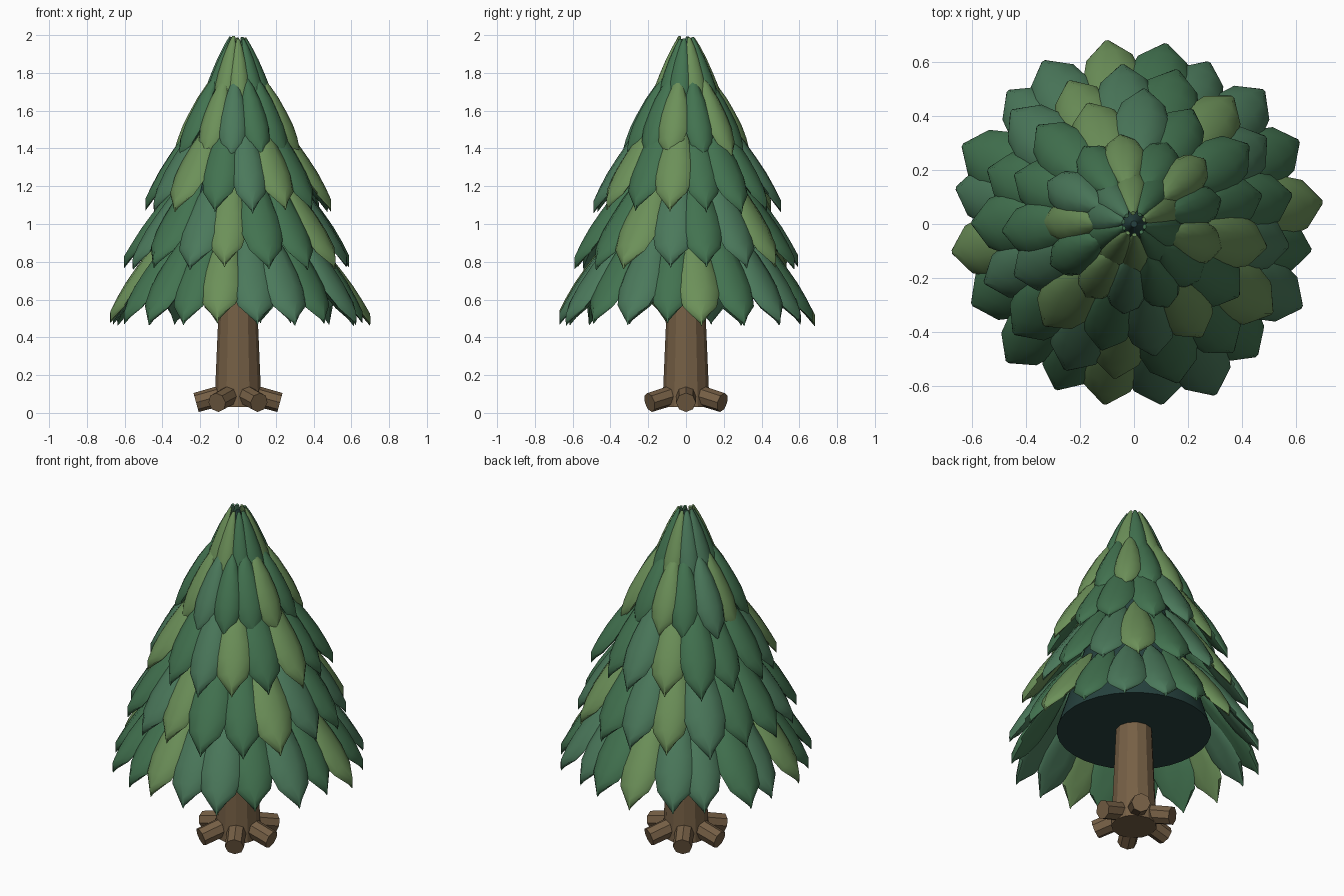
import bpy, bmesh, math, random
from mathutils import Vector

if "Cube" in bpy.data.objects:
    bpy.data.objects.remove(bpy.data.objects["Cube"])

random.seed(11)


def material(name, rgb):
    m = bpy.data.materials.new(name)
    m.diffuse_color = (*rgb, 1)
    m.use_nodes = True
    m.node_tree.nodes["Principled BSDF"].inputs["Base Color"].default_value = m.diffuse_color
    return m


BARK = material("bark", (0.18, 0.115, 0.06))
CORE = material("dark_core", (0.02, 0.055, 0.05))
GREENS = [material("green", (0.055, 0.17, 0.08)),
          material("teal_green", (0.07, 0.19, 0.105)),
          material("light_green", (0.15, 0.28, 0.1))]


def cone_between(name, a, b, r1, r2, sides, mat):
    a, b = Vector(a), Vector(b)
    bpy.ops.mesh.primitive_cone_add(vertices=sides, radius1=r1, radius2=r2,
                                    depth=(b - a).length, location=(a + b) / 2)
    ob = bpy.context.object
    ob.rotation_euler = (b - a).to_track_quat('Z', 'Y').to_euler()
    ob.name = name
    ob.data.materials.append(mat)
    return ob


# trunk, six stubby roots and the dark cone behind the leaves
cone_between("trunk", (0, 0, 0.03), (0, 0, 0.66), 0.125, 0.098, 12, BARK)
for i in range(6):
    a = math.radians(60 * i)
    c, s = math.cos(a), math.sin(a)
    cone_between(f"root_{i + 1}", (0.04 * c, 0.04 * s, 0.105),
                 (0.222 * c, 0.222 * s, 0.055), 0.054, 0.052, 8, BARK)
core = cone_between("inner_cone", (0, 0, 0.63), (0, 0, 1.97), 0.42, 0.012, 32, CORE)
bpy.ops.object.shade_smooth_by_angle(angle=math.radians(35))

# leaf outline: (position along leaf, width factor, thickness factor)
SECTIONS = [(0.0, 0.16, 0.35), (0.12, 0.42, 0.7), (0.3, 0.72, 0.95), (0.5, 0.95, 1.0),
            (0.66, 1.0, 1.0), (0.84, 0.8, 0.95), (1.0, 0.06, 1.05)]
SIDES = 10


def leaf(bm, angle, r0, z0, r1, z1, width, thick, bulge, mat_index):
    radial = Vector((math.cos(angle), math.sin(angle), 0))
    side = Vector((-math.sin(angle), math.cos(angle), 0))
    up = Vector((0, 0, 1))
    down = (radial * (r1 - r0) + up * (z1 - z0)).normalized()
    normal = side.cross(down)
    if normal.dot(radial) < 0:
        normal = -normal
    rings = []
    for t, w, h in SECTIONS:
        centre = radial * (r0 + (r1 - r0) * t) + up * (z0 + (z1 - z0) * t)
        centre += normal * bulge * math.sin(math.pi * t)
        n = normal.lerp(up, max(0, (t - 0.75) * 4))     # blunt upright tip
        ring = []
        for k in range(SIDES):
            a = 2 * math.pi * k / SIDES
            x = math.cos(a)
            droop = -0.10 * width * w * w * x * x        # sides curl round the tree
            ring.append(bm.verts.new(centre + side * (x * w * width / 2)
                                     + n * (math.sin(a) * h * thick / 2) + normal * droop))
        rings.append(ring)
    faces = [bm.faces.new(rings[0]), bm.faces.new(rings[-1])]
    for p, q in zip(rings, rings[1:]):
        for k in range(SIDES):
            j = (k + 1) % SIDES
            faces.append(bm.faces.new((p[k], p[j], q[j], q[k])))
    for f in faces:
        f.material_index = mat_index


# tiers: count, phase, top radius/height, tip radius/height, leaf width, bulge
TIERS = [(20, 9, 0.34, 0.98, 0.675, 0.50, 0.22, 0.006),
         (17, -5, 0.25, 1.28, 0.59, 0.795, 0.22, 0.006),
         (15, 7, 0.18, 1.56, 0.485, 1.095, 0.20, 0.006),
         (13, -7, 0.12, 1.77, 0.33, 1.365, 0.155, 0.006),
         (10, 4, 0.04, 1.985, 0.195, 1.60, 0.105, 0.004)]

for n, (count, phase, r0, z0, r1, z1, width, bulge) in enumerate(TIERS):
    bm = bmesh.new()
    last = 0
    for i in range(count):
        ang = math.radians(-90 + phase + 360 * i / count + random.uniform(-2.5, 2.5))
        j = random.uniform(-0.015, 0.015)
        lift = 0.018 * (i % 2) if n < 4 else 0
        shade = random.choice((0, 1, 2))
        if shade == last == 2:
            shade = random.choice((0, 1))
        last = shade
        leaf(bm, ang, r0 + lift * 0.4, z0 + random.uniform(-0.02, 0.01),
             r1 + j + lift, z1 - j * 0.7, width * random.uniform(0.95, 1.1),
             0.064 if n < 4 else 0.04, bulge, shade)
    bmesh.ops.recalc_face_normals(bm, faces=bm.faces)
    me = bpy.data.meshes.new(f"leaf_tier_{n + 1}")
    bm.to_mesh(me)
    bm.free()
    for g in GREENS:
        me.materials.append(g)
    ob = bpy.data.objects.new(f"leaf_tier_{n + 1}", me)
    bpy.context.collection.objects.link(ob)
    bpy.ops.object.select_all(action='DESELECT')
    ob.select_set(True)
    bpy.context.view_layer.objects.active = ob
    bpy.ops.object.shade_smooth_by_angle(angle=math.radians(50))
